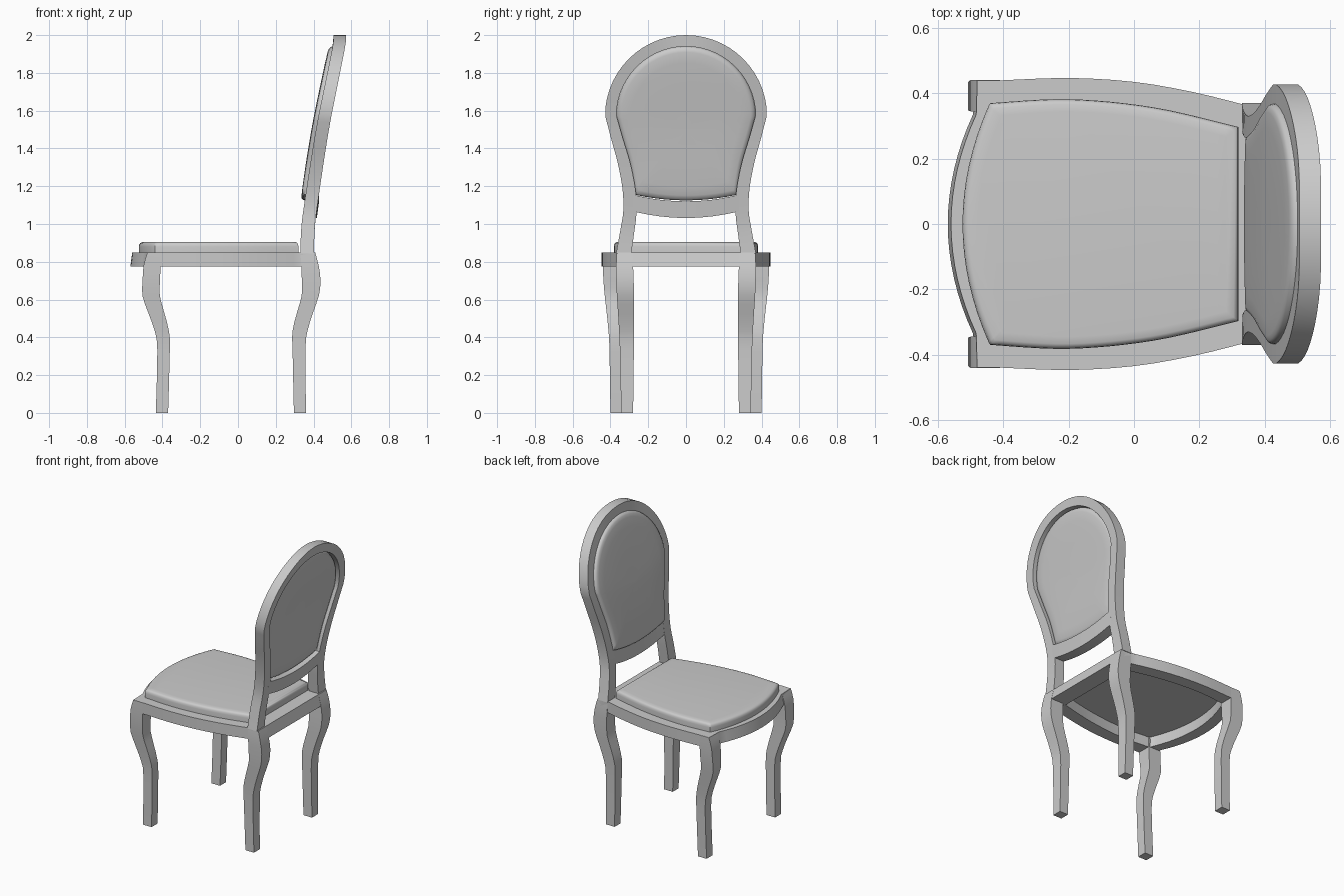
import bpy, bmesh, math

if "Cube" in bpy.data.objects:
    bpy.data.objects.remove(bpy.data.objects["Cube"])


def stack(name, loops, ring=False, angle=35):
    """Skin a series of equal-length closed sections; cap the ends or join them into a ring."""
    bm = bmesh.new()
    rows = [[bm.verts.new(p) for p in loop] for loop in loops]
    n = len(rows[0])
    for a, b in zip(rows, rows[1:] + (rows[:1] if ring else [])):
        for i in range(n):
            j = (i + 1) % n
            bm.faces.new((a[i], a[j], b[j], b[i]))
    if not ring:
        bm.faces.new(rows[0])
        bm.faces.new(rows[-1])
    bmesh.ops.recalc_face_normals(bm, faces=bm.faces)
    mesh = bpy.data.meshes.new(name)
    bm.to_mesh(mesh)
    bm.free()
    ob = bpy.data.objects.new(name, mesh)
    bpy.context.collection.objects.link(ob)
    bpy.context.view_layer.objects.active = ob
    ob.select_set(True)
    bpy.ops.object.shade_smooth_by_angle(angle=math.radians(angle))
    ob.select_set(False)
    return ob


def smooth(pts, n):
    """Catmull-Rom subdivision of a list of tuples."""
    out = []
    for i in range(len(pts) - 1):
        p = [pts[max(0, min(len(pts) - 1, i + k))] for k in (-1, 0, 1, 2)]
        for s in range(n):
            t = s / n
            out.append(tuple(
                0.5 * (2 * b + (c - a) * t + (2 * a - 5 * b + 4 * c - d) * t * t
                       + (3 * b - a - 3 * c + d) * t ** 3)
                for a, b, c, d in zip(*p)))
    return out + [pts[-1]]


def lerp(table, z):
    for (z0, v0), (z1, v1) in zip(table, table[1:]):
        if z <= z1:
            return v0 + (v1 - v0) * (z - z0) / (z1 - z0)
    return table[-1][1]


# Legs: (z, x0, x1, y0, y1) sections, mirrored to both sides
FRONT = [(.849, -.48, -.41, .345, .44), (.78, -.50, -.41, .345, .44),
         (.70, -.505, -.413, .347, .437), (.62, -.506, -.414, .347, .43),
         (.53, -.475, -.39, .345, .42), (.43, -.44, -.365, .342, .41),
         (.33, -.427, -.361, .34, .405), (0, -.435, -.37, .335, .40)]
BACK = [(.849, .33, .409, .28, .366), (.78, .335, .427, .28, .37),
        (.70, .338, .437, .277, .369), (.62, .337, .428, .275, .366),
        (.53, .312, .397, .275, .36), (.43, .288, .367, .275, .354),
        (.33, .289, .357, .276, .35), (0, .296, .36, .28, .343)]
for label, table in (("front_leg", FRONT), ("back_leg", BACK)):
    for side, s in (("left", 1), ("right", -1)):
        stack(f"{label}_{side}",
              [[(x0, s * y0, z), (x1, s * y0, z), (x1, s * y1, z), (x0, s * y1, z)]
               for z, x0, x1, y0, y1 in smooth(table, 2)], angle=25)


def outline(front_x, corner, side):
    """Seat plan: bowed front, curved sides, straight rear; mirrored in y."""
    arc = [(front_x + (corner[0] - front_x) * (i / 8) ** 2, corner[1] * i / 8) for i in range(8)]
    half = arc + [corner] + side
    return half + [(x, -y) for x, y in reversed(half[1:])]


# Seat rail: open frame, the bowed front and the rear flare outward at the lower edge
side = [(-.48, .437)] + smooth([(-.40, .44), (-.2, .447), (0, .435), (.18, .404), (.33, .367)], 3)
outer = outline(-.56, (-.483, .335), side + [(.409, .366)])
low = outline(-.57, (-.493, .335), side + [(.427, .37)])
pad_side = smooth([(-.44, .37), (-.2, .382), (.06, .357), (.32, .297)], 6)
pad = outline(-.525, (-.445, .362), pad_side)
hole_side = smooth([(-.415, .35), (-.2, .365), (.06, .34), (.312, .284)], 5)[:len(side)]
hole_side.append((.312, .284))
hole = outline(-.495, (-.42, .345), hole_side)
stack("seat_rail", [[(x, y, .85) for x, y in outer], [(x, y, .775) for x, y in low],
                    [(x, y, .775) for x, y in hole], [(x, y, .85) for x, y in hole]], ring=True)

# Seat cushion with rounded rim
stack("seat_cushion", [[((x + .06) * s - .06, y * s, z) for x, y in pad]
                       for s, z in ((1, .845), (1, .880), (.995, .892), (.982, .900),
                                    (.96, .904), (.9, .906))], angle=50)

# Backrest depth: raked, slightly curved
REAR = smooth([(.85, .402), (1.0, .408), (1.2, .435), (1.4, .465), (1.57, .494),
               (1.8, .54), (1.95, .569), (2.0, .572)], 4)


def rear(z):
    return lerp(REAR, z)


def fore(z):
    return rear(z) - .072 + .006 * max(0, z - .85) / 1.15


def arch(half, ry, rz, n=28):
    """Right post, round head, left post as (y, z) points."""
    head = [(ry * math.cos(math.pi * i / n), 1.57 + rz * math.sin(math.pi * i / n)) for i in range(1, n)]
    return half + head + [(-y, z) for y, z in reversed(half)]


# Back frame: posts and round head in one sweep
out_path = arch(smooth([(.37, .845), (.347, .97), (.331, 1.08), (.338, 1.2), (.363, 1.33),
                        (.396, 1.45), (.427, 1.57)], 3), .429, .43)
in_path = arch(smooth([(.29, .845), (.275, .95), (.262, 1.06), (.267, 1.18), (.294, 1.32),
                       (.333, 1.45), (.367, 1.57)], 3), .369, .37)
stack("back_frame", [[(fore(zo), yo, zo), (rear(zo), yo, zo), (rear(zi), yi, zi), (fore(zi), yi, zi)]
                     for (yo, zo), (yi, zi) in zip(out_path, in_path)])

# Lower cross rail of the back, bowed down and slightly backward
rail = []
for i in range(13):
    y = -.28 + .56 * i / 12
    k = 1 - (y / .28) ** 2
    lo, hi = 1.067 - .035 * k, 1.155 - .035 * k
    b = .006 * k
    rail.append([(fore(lo) + b, y, lo), (rear(lo) + b, y, lo), (rear(hi) + b, y, hi), (fore(hi) + b, y, hi)])
stack("back_cross_rail", rail)

# Upholstered back panel, padded on both faces
panel = arch(smooth([(.27, 1.155), (.295, 1.31), (.335, 1.45), (.368, 1.57)], 4), .369, .37)
panel += [(-.27 + .54 * i / 10, 1.155 - .03 * (1 - (i / 5 - 1) ** 2)) for i in range(1, 10)]
rings = []
for s, d in ((.03, .012), (.5, .012), (.8, .013), (.93, .016), (.98, .022), (1, .035)):
    rings.append([(rear(1.5 + (z - 1.5) * s) - d, y * s, 1.5 + (z - 1.5) * s) for y, z in panel])
for s, d in ((1, .0), (.99, .012), (.97, .018), (.93, .021), (.8, .023), (.5, .024), (.03, .024)):
    rings.append([(fore(1.5 + (z - 1.5) * s) - d, y * s, 1.5 + (z - 1.5) * s) for y, z in panel])
stack("back_panel", rings, angle=50)
